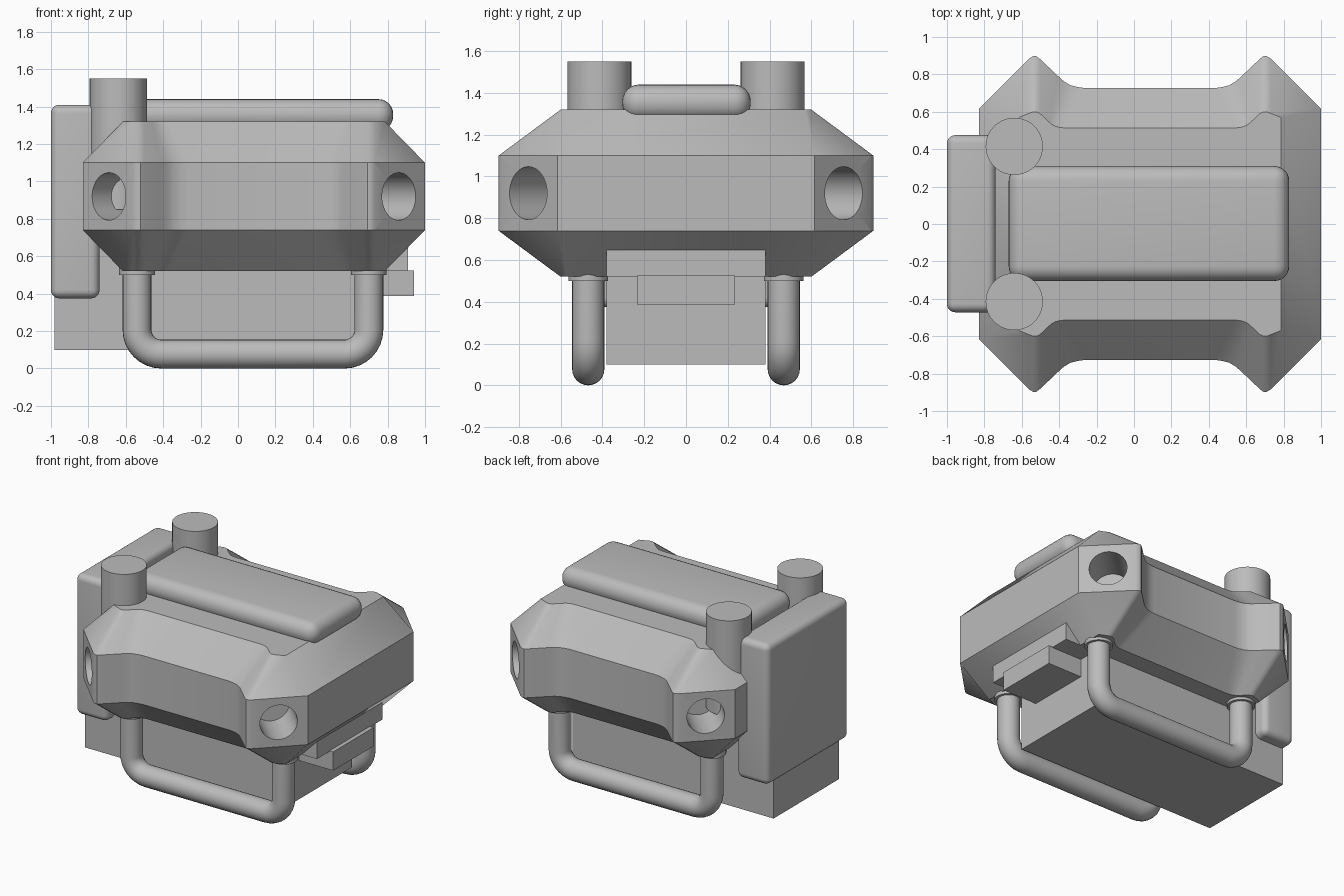
import bpy, bmesh, math
from mathutils import Vector, Matrix

cube = bpy.data.objects.get("Cube")
if cube:
    bpy.data.objects.remove(cube, do_unlink=True)

grey = bpy.data.materials.new("plain_grey")
grey.use_nodes = True
COLOUR = (0.5, 0.5, 0.5, 1)
grey.diffuse_color = COLOUR
for node in grey.node_tree.nodes:
    if node.type == 'BSDF_PRINCIPLED':
        node.inputs["Base Color"].default_value = COLOUR


def smooth(ob, angle=35):
    bpy.ops.object.select_all(action='DESELECT')
    ob.select_set(True)
    bpy.context.view_layer.objects.active = ob
    bpy.ops.object.shade_smooth_by_angle(angle=math.radians(angle))


def finish(name, bm):
    bmesh.ops.recalc_face_normals(bm, faces=bm.faces)
    me = bpy.data.meshes.new(name)
    bm.to_mesh(me)
    bm.free()
    me.materials.append(grey)
    ob = bpy.data.objects.new(name, me)
    bpy.context.collection.objects.link(ob)
    smooth(ob)
    return ob


def box(name, lo, hi, round_by=0.0):
    lo, hi = Vector(lo), Vector(hi)
    bm = bmesh.new()
    bmesh.ops.create_cube(bm, size=1)
    for v in bm.verts:
        v.co = (lo + hi) / 2 + v.co * (hi - lo)
    if round_by:
        bmesh.ops.bevel(bm, geom=bm.edges[:], offset=round_by, segments=6,
                        profile=0.5, affect='EDGES')
    return finish(name, bm)


def cylinder(name, centre, radius, depth, axis=(0, 0, 1)):
    bm = bmesh.new()
    turn = Vector((0, 0, 1)).rotation_difference(Vector(axis)).to_matrix().to_4x4()
    bmesh.ops.create_cone(bm, cap_ends=True, segments=48, radius1=radius, radius2=radius,
                          depth=depth, matrix=Matrix.Translation(centre) @ turn)
    return finish(name, bm)


# Body: one corner outline, mirrored round, stacked in four rings
MID = 0.085
WIDE = [(.915, .615), (.645, .885), (.625, .897), (.607, .897), (.587, .882),
        (.49, .79), (.46, .763), (.425, .742), (.385, .732), (.35, .727)]
NARROW = [(.70, .57), (.645, .592), (.625, .60), (.607, .60), (.587, .59),
          (.545, .55), (.525, .533), (.505, .522), (.485, .517), (.46, .514)]


def outline(corner):
    half = corner + [(-x, y) for x, y in reversed(corner)]
    return half + [(-x, -y) for x, y in half]


bm = bmesh.new()
rings = []
for corner, z in ((NARROW, .52), (WIDE, .74), (WIDE, 1.10), (NARROW, 1.32)):
    rings.append([bm.verts.new((x + MID, y, z)) for x, y in outline(corner)])
for low, high in zip(rings, rings[1:]):
    for i in range(len(low)):
        j = (i + 1) % len(low)
        bm.faces.new((low[i], low[j], high[j], high[i]))
bm.faces.new(rings[0])
bm.faces.new(rings[-1])
body = finish("body", bm)

# Round sockets bored into the four corner faces
for sx in (-1, 1):
    for sy in (-1, 1):
        cutter = cylinder("socket_cutter", (MID + sx * .775, sy * .755, .92), .127, .6, (sx, sy, 0))
        cutter.hide_render = True
        mod = body.modifiers.new("socket", 'BOOLEAN')
        mod.operation, mod.solver, mod.object = 'DIFFERENCE', 'EXACT', cutter
        bpy.context.view_layer.objects.active = body
        bpy.ops.object.modifier_apply(modifier=mod.name)
        bpy.data.objects.remove(cutter, do_unlink=True)
smooth(body)

# Top pack, rear pack and underside blocks
box("top_pack", (-.67, -.305, 1.27), (.83, .31, 1.44), .08)
box("rear_pack", (-1, -.472, .375), (-.74, .475, 1.41), .045)
box("lower_box", (-.98, -.38, .10), (.66, .38, .80))
box("front_mount", (.5, -.38, .52), (.91, .38, .70))
box("front_plate", (.5, -.235, .387), (.94, .235, .525))

# Posts, landing loops and their collars
LEFT, RIGHT, BEND, TUBE = -.54, .70, .13, .077


def landing_loop(name, y):
    path = [(LEFT, .6)]
    for cx, start in ((LEFT + BEND, 180), (RIGHT - BEND, 270)):
        for k in range(9):
            a = math.radians(start + k * 90 / 8)
            path.append((cx + BEND * math.cos(a), TUBE + BEND + BEND * math.sin(a)))
    path.append((RIGHT, .6))
    bm = bmesh.new()
    loops = []
    for i, (x, z) in enumerate(path):
        x0, z0 = path[max(i - 1, 0)]
        x1, z1 = path[min(i + 1, len(path) - 1)]
        along = Vector((x1 - x0, 0, z1 - z0)).normalized()
        if i in (1, 18):
            along = Vector((0, 0, -1 if i == 1 else 1))
        elif i in (9, 10):
            along = Vector((1, 0, 0))
        side = Vector((0, 1, 0)).cross(along)
        loops.append([bm.verts.new(Vector((x, y, z)) + TUBE * (
            side * math.cos(t * math.tau / 24) + Vector((0, math.sin(t * math.tau / 24), 0))))
            for t in range(24)])
    for a, b in zip(loops, loops[1:]):
        for t in range(24):
            u = (t + 1) % 24
            bm.faces.new((a[t], a[u], b[u], b[t]))
    bm.faces.new(loops[0])
    bm.faces.new(loops[-1])
    finish(name, bm)


for side, s in (("right", -1), ("left", 1)):
    cylinder(side + "_post", (-.64, s * .415, 1.2), .153, .7)
    landing_loop(side + "_landing_loop", s * .468)
    for end, x in (("rear", LEFT), ("front", RIGHT)):
        cylinder(side + "_" + end + "_collar", (x, s * .468, .53), .095, .06)
